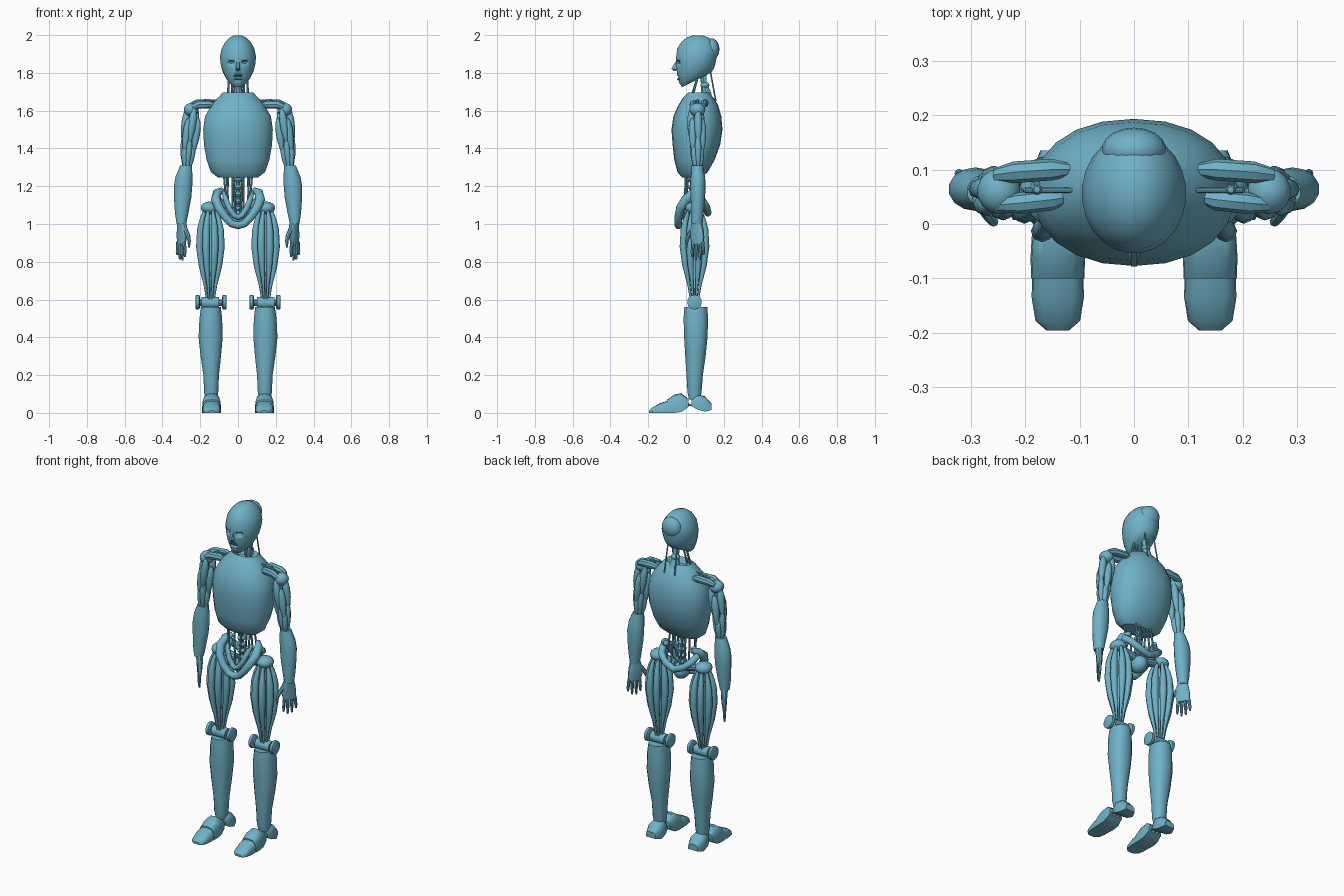
import bpy, bmesh, math
from mathutils import Vector, Matrix

blue = bpy.data.materials.new("steel_blue")
blue.diffuse_color = (0.16, 0.44, 0.57, 1)


def finish(bm, name, mirror=False, angle=35):
    bmesh.ops.recalc_face_normals(bm, faces=bm.faces)
    me = bpy.data.meshes.new(name)
    bm.to_mesh(me)
    bm.free()
    ob = bpy.data.objects.new(name, me)
    bpy.context.collection.objects.link(ob)
    me.materials.append(blue)
    if mirror:
        ob.modifiers.new("mirror", 'MIRROR').use_mirror_merge = False
    bpy.ops.object.select_all(action='DESELECT')
    ob.select_set(True)
    bpy.context.view_layer.objects.active = ob
    bpy.ops.object.shade_smooth_by_angle(angle=math.radians(angle))
    return ob


def skin(bm, rings):
    rows = [[bm.verts.new(p) for p in ring] for ring in rings]
    n = len(rows[0])
    for a, b in zip(rows, rows[1:]):
        for i in range(n):
            bm.faces.new((a[i], a[(i + 1) % n], b[(i + 1) % n], b[i]))
    bm.faces.new(rows[0])
    bm.faces.new(rows[-1])


def spow(v, e):
    return math.copysign(abs(v) ** e, v)


def loft(bm, rings, n=16, e=1.0, turn=0.0):
    """rings: z, cx, cy, rx, ry, tilt (slope of the ring along y)"""
    out = []
    for z, cx, cy, rx, ry, tilt in rings:
        ring = []
        for i in range(n):
            a = math.tau * (i + 0.5) / n
            x, y = rx * spow(math.cos(a), e), ry * spow(math.sin(a), e)
            c, s = math.cos(turn), math.sin(turn)
            ring.append((cx + x * c - y * s, cy + x * s + y * c, z + tilt * y))
        out.append(ring)
    skin(bm, out)


def tube(bm, pts, radii, n=8, flat=1.0, ref=(0, 1, 0)):
    pts = [Vector(p) for p in pts]
    if not isinstance(radii, (list, tuple)):
        radii = [radii] * len(pts)
    rings = []
    for k, p in enumerate(pts):
        t = (pts[min(k + 1, len(pts) - 1)] - pts[max(k - 1, 0)]).normalized()
        a = t.cross(Vector(ref)).normalized()
        b = t.cross(a)
        rings.append([p + (a * math.cos(w) + b * math.sin(w) * flat) * radii[k]
                      for w in (math.tau * i / n for i in range(n))])
    skin(bm, rings)


def spindle(bm, a, b, r, n=8, flat=1.0):
    a, b = Vector(a), Vector(b)
    ts = (0, .1, .3, .6, .87, 1)
    tube(bm, [a.lerp(b, t) for t in ts], [r * f for f in (.3, .7, 1, .95, .55, .25)], n, flat)


def ball(bm, c, r, n=14):
    bmesh.ops.create_uvsphere(bm, u_segments=n, v_segments=n // 2 + 1, radius=1,
                              matrix=Matrix.Translation(c) @ Matrix.Diagonal((*r, 1)))


def domes(bm, secs, cx, n=8):
    """flat-bottomed sections along y: y, half width, bottom, top"""
    rings = []
    for y, w, z0, z1 in secs:
        ring = [(cx + w, y, z0)]
        for i in range(n + 1):
            a = math.pi * i / n
            ring.append((cx + w * spow(math.cos(a), .6),
                         y, z0 + (z1 - z0) * (.25 + .75 * math.sin(a) ** .8)))
        rings.append(ring + [(cx - w, y, z0)])
    skin(bm, rings)


# head shell with eye and mouth recesses
bm = bmesh.new()
loft(bm, [(1.762, 0, .055, .045, .075, .5), (1.78, 0, .055, .066, .09, .42),
          (1.81, 0, .055, .082, .1, .3), (1.845, 0, .054, .092, .106, .2),
          (1.885, 0, .056, .096, .11, .1), (1.93, 0, .06, .087, .107, 0),
          (1.965, 0, .062, .066, .086, 0), (1.987, 0, .062, .044, .058, 0),
          (1.999, 0, .062, .018, .024, 0)], 24)
head = finish(bm, "head", angle=50)
bm = bmesh.new()
for x in (-.04, .04):
    ball(bm, (x, -.05, 1.858), (.021, .025, .008))
ball(bm, (0, -.045, 1.778), (.026, .02, .006))
cutter = finish(bm, "face_cutter")
cutter.hide_render = True
cut = head.modifiers.new("face_cut", 'BOOLEAN')
cut.object, cut.operation = cutter, 'DIFFERENCE'
bpy.context.view_layer.objects.active = head
bpy.ops.object.modifier_apply(modifier="face_cut")
bpy.data.objects.remove(cutter)

# nose, lips and the round plate at the back of the head
bm = bmesh.new()
for p in [(-.006, -.045, 1.875), (.006, -.045, 1.875), (-.018, -.03, 1.815), (.018, -.03, 1.815),
          (-.005, -.078, 1.822), (.005, -.078, 1.822), (0, -.065, 1.81)]:
    bm.verts.new(p)
bmesh.ops.convex_hull(bm, input=bm.verts)
finish(bm, "nose")
bm = bmesh.new()
for z in (1.789, 1.767):
    ball(bm, (0, -.036, z), (.028, .012, .006), 10)
finish(bm, "lips")
bm = bmesh.new()
ball(bm, (0, .135, 1.925), (.06, .042, .058), 18)
finish(bm, "skull_plate")

# neck column and tendons
bm = bmesh.new()
tube(bm, [(0, .12, 1.62), (0, .105, 1.7), (0, .095, 1.74), (0, .085, 1.84)], [.035, .026, .016, .022], 10)
ball(bm, (0, .1, 1.735), (.026, .024, .018))
finish(bm, "neck_column")
bm = bmesh.new()
tube(bm, [(.055, .03, 1.66), (.045, .07, 1.81)], .006)
tube(bm, [(.035, .158, 1.65), (.03, .125, 1.83)], .004)
tube(bm, [(.03, .02, 1.65), (.025, .065, 1.79)], .005)
finish(bm, "neck_tendons", True)

# chest shell
bm = bmesh.new()
loft(bm, [(1.245, 0, .03, .105, .05, 0), (1.275, 0, .035, .145, .08, 0), (1.34, 0, .045, .168, .107, 0),
          (1.42, 0, .055, .182, .126, 0), (1.5, 0, .058, .186, .135, 0), (1.57, 0, .06, .176, .127, 0),
          (1.63, 0, .065, .142, .105, 0), (1.67, 0, .065, .106, .08, 0), (1.697, 0, .065, .08, .053, 0),
          (1.665, 0, .065, .055, .035, 0)], 22, .92)
finish(bm, "chest")

# spine and waist rods
bm = bmesh.new()
tube(bm, [(0, .04, 1.02), (0, .03, 1.28)], .012)
for k in range(5):
    ball(bm, (0, .035, 1.08 + .038 * k), (.024, .026, .015), 10)
finish(bm, "spine")
bm = bmesh.new()
for a, b in [((.075, .01, 1.27), (.06, 0, 1.08)), ((.06, .0, 1.27), (.05, -.01, 1.06)),
             ((.05, .075, 1.28), (.06, .1, 1.1)), ((.03, .075, 1.28), (.03, .1, 1.08)),
             ((.025, .0, 1.26), (.012, -.01, 1.03))]:
    tube(bm, [a, b], .0055)
finish(bm, "waist_rods", True)

# pelvis: front sling, back ring, hip caps
bm = bmesh.new()
front = [(.085, .07, 1.18), (.11, .04, 1.165), (.118, .0, 1.13), (.1, -.03, 1.085),
         (.07, -.04, 1.04), (.035, -.042, 1.002), (0, -.04, .992)]
tube(bm, front + [(-x, y, z) for x, y, z in front[-2::-1]],
     [.014, .024, .026, .023, .021, .02, .02] + [.02, .021, .023, .026, .024, .014], 10)
inner = [(.07, .03, 1.17), (.065, -.005, 1.13), (.045, -.02, 1.08), (.02, -.025, 1.045), (0, -.025, 1.035)]
tube(bm, inner + [(-x, y, z) for x, y, z in inner[-2::-1]], .015, 8)
back = [(.115, .05, 1.15), (.1, .09, 1.12), (.06, .11, 1.085), (0, .115, 1.06)]
tube(bm, back + [(-x, y, z) for x, y, z in back[-2::-1]], .02, 10, ref=(0, 0, 1))
ball(bm, (0, .04, 1.03), (.045, .055, .05))
finish(bm, "pelvis", angle=50)
bm = bmesh.new()
ball(bm, (.15, .045, 1.085), (.048, .05, .034))
tube(bm, [(.04, .045, 1.06), (.14, .045, 1.08)], .022, 10)
finish(bm, "hip_cap", True)

# thigh muscles: a ring of spindles around a core rod
bm = bmesh.new()
tube(bm, [(.145, .045, 1.06), (.142, .045, .6)], .013)
for k in range(8):
    a = math.tau * (k + .5) / 8
    tube(bm, [(.146 + q * math.cos(a), .045 + 1.05 * q * math.sin(a), z)
              for z, q in ((1.08, .03), (1.02, .048), (.97, .056), (.88, .06), (.78, .05), (.68, .031), (.59, .018))],
         [.007, .014, .019, .0205, .016, .008, .005])
finish(bm, "thigh_muscles", True, 50)

# knee axle and side discs
bm = bmesh.new()
tube(bm, [(.1, .045, .583), (.192, .045, .583)], .031, 14)
tube(bm, [(.07, .045, .583), (.22, .045, .583)], .016, 10)
for x in (.072, .214):
    tube(bm, [(x - .012, .045, .586), (x - .008, .045, .586), (x + .008, .045, .586), (x + .012, .045, .586)],
         [.03, .039, .039, .03], 14)
finish(bm, "knee", True)

# shin shell
bm = bmesh.new()
loft(bm, [(.07, .142, .045, .03, .03, 0), (.11, .142, .045, .038, .038, 0), (.2, .142, .046, .042, .044, 0),
          (.3, .144, .05, .055, .055, 0), (.4, .145, .052, .065, .063, 0), (.5, .144, .052, .061, .066, 0),
          (.56, .143, .052, .053, .062, 0)], 16, .9)
finish(bm, "shin", True)

# foot: toe, instep, heel and linking rods
for name, secs in {
    "toe": [(-.196, .02, 0, .012), (-.178, .041, 0, .03), (-.135, .048, 0, .052), (-.088, .047, 0, .066)],
    "instep": [(-.1, .049, 0, .07), (-.06, .05, 0, .098), (-.025, .048, .005, .104), (.012, .043, .03, .075)],
    "heel": [(.03, .036, .035, .075), (.055, .045, .02, .1), (.1, .046, .006, .088), (.135, .032, .015, .05)],
}.items():
    bm = bmesh.new()
    domes(bm, secs, .14)
    finish(bm, name, True)
bm = bmesh.new()
for x in (.115, .14, .165):
    tube(bm, [(x, -.02, .045), (x, .06, .04)], .006, ref=(0, 0, 1))
finish(bm, "foot_rods", True)

# shoulder plates, joint and rod
bm = bmesh.new()
tube(bm, [(.115, .1, 1.635), (.15, .1, 1.64), (.22, .095, 1.636), (.255, .09, 1.625)], [.012, .022, .022, .014], 8, .9)
tube(bm, [(.12, .05, 1.625), (.15, .045, 1.634), (.21, .038, 1.632), (.25, .035, 1.615)], [.01, .022, .022, .014], 8, .9)
tube(bm, [(.08, .062, 1.66), (.2, .062, 1.645)], .005)
ball(bm, (.178, .063, 1.65), (.01, .01, .01), 8)
ball(bm, (.248, .06, 1.605), (.04, .042, .036))
finish(bm, "shoulder", True)

# upper arm muscles and elbow
bm = bmesh.new()
tube(bm, [(.24, .058, 1.6), (.272, .06, 1.29)], .011)
for k in range(6):
    a = math.tau * (k + .25) / 6
    dx, dy = .03 * math.cos(a), .03 * math.sin(a)
    low = .05 * (k % 2)
    spindle(bm, (.24 + dx, .056 + dy, 1.61 - low), (.263 + dx, .058 + dy, 1.43 - low), .021)
    spindle(bm, (.262 + dx * .9, .058 + dy * .8, 1.47 - low), (.272 + dx * .5, .06 + dy * .5, 1.29), .017)
finish(bm, "upper_arm", True, 50)

# forearm shell
bm = bmesh.new()
loft(bm, [(1.0, .3, .058, .026, .03, 0), (1.06, .298, .06, .037, .034, 0), (1.14, .293, .063, .047, .038, 0),
          (1.2, .291, .064, .05, .04, 0), (1.25, .286, .063, .046, .038, 0), (1.31, .275, .06, .032, .03, 0)], 14)
finish(bm, "forearm", True)

# hand, set diagonally: palm, fingers and thumb
u = Vector((.55, .83, 0))
turn = math.atan2(u.y, u.x)
mid = Vector((.296, .058, 0))
bm = bmesh.new()
loft(bm, [(.895, .3, .062, .036, .012, 0), (.93, .297, .06, .042, .016, 0),
          (.97, .296, .058, .04, .018, 0), (1.005, .298, .058, .03, .02, 0)], 12, .8, turn)
for k, tip in enumerate((.825, .808, .812, .835)):
    d = -.028 + .02 * k
    tube(bm, [mid + u * s + Vector((.004, .003, z)) for s, z in
              ((d, .905), (d * 1.12, .875), (d * 1.2, (.875 + tip) / 2), (d * 1.22, tip))],
         [.01, .009, .0085, .005])
tube(bm, [(.28, .035, .975), (.265, .015, .94), (.258, .004, .91), (.26, .002, .875)], [.012, .012, .009, .005])
finish(bm, "hand", True)
